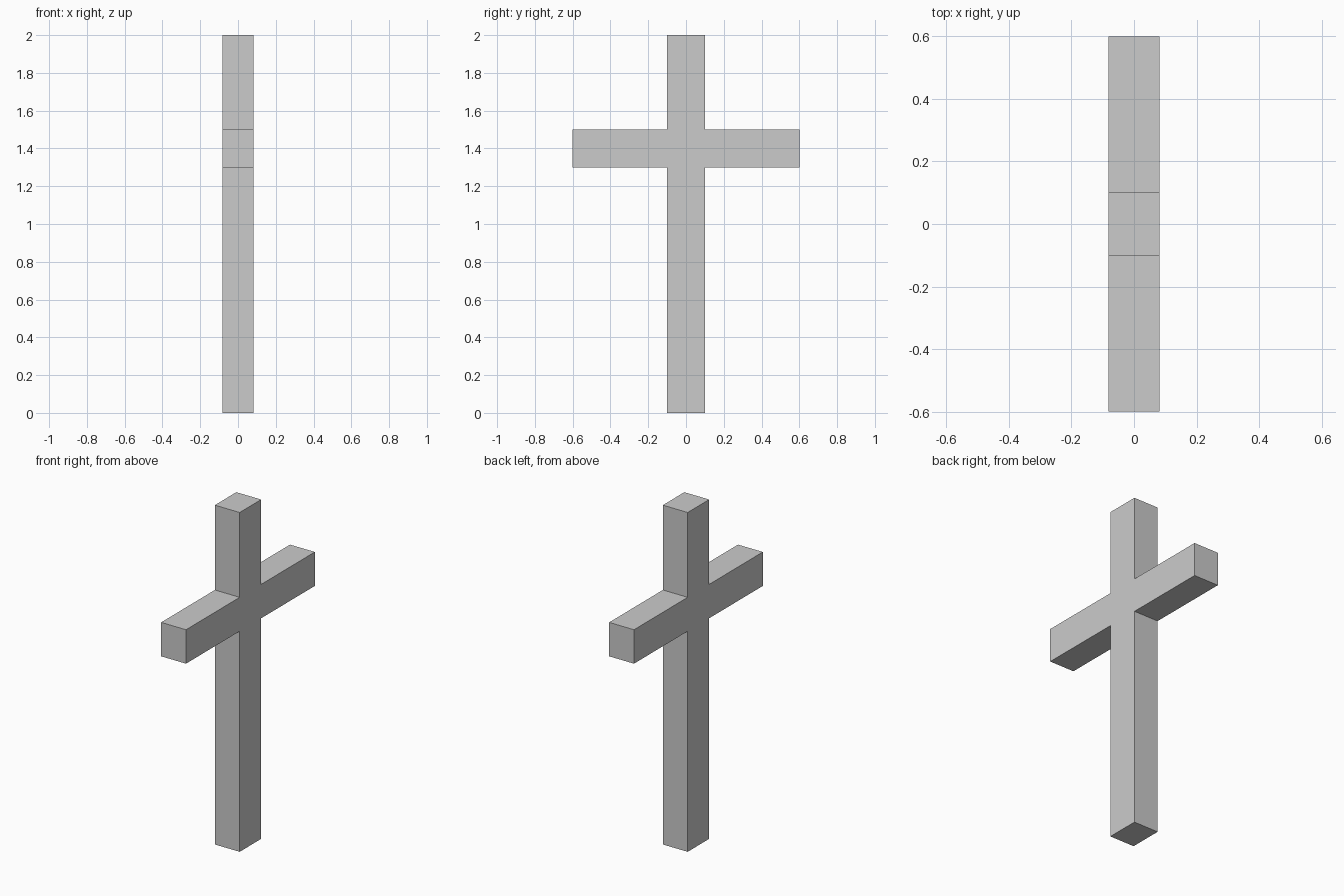
import bpy, bmesh

if "Cube" in bpy.data.objects:
    bpy.data.objects.remove(bpy.data.objects["Cube"])

HALF_DEPTH = 0.081

# Right half of the cross outline (y, z), mirrored for the left half
half = [(0.1, 0), (0.1, 1.3), (0.6, 1.3), (0.6, 1.5), (0.1, 1.5), (0.1, 2)]
outline = half + [(-y, z) for y, z in reversed(half)]

# Extrude the outline along x into one solid
bm = bmesh.new()
face = bm.faces.new([bm.verts.new((-HALF_DEPTH, y, z)) for y, z in outline])
ext = bmesh.ops.extrude_face_region(bm, geom=[face], use_keep_orig=True)
moved = [g for g in ext["geom"] if isinstance(g, bmesh.types.BMVert)]
bmesh.ops.translate(bm, verts=moved, vec=(2 * HALF_DEPTH, 0, 0))
bmesh.ops.recalc_face_normals(bm, faces=bm.faces)

mesh = bpy.data.meshes.new("cross")
bm.to_mesh(mesh)
bm.free()
bpy.context.collection.objects.link(bpy.data.objects.new("cross", mesh))
